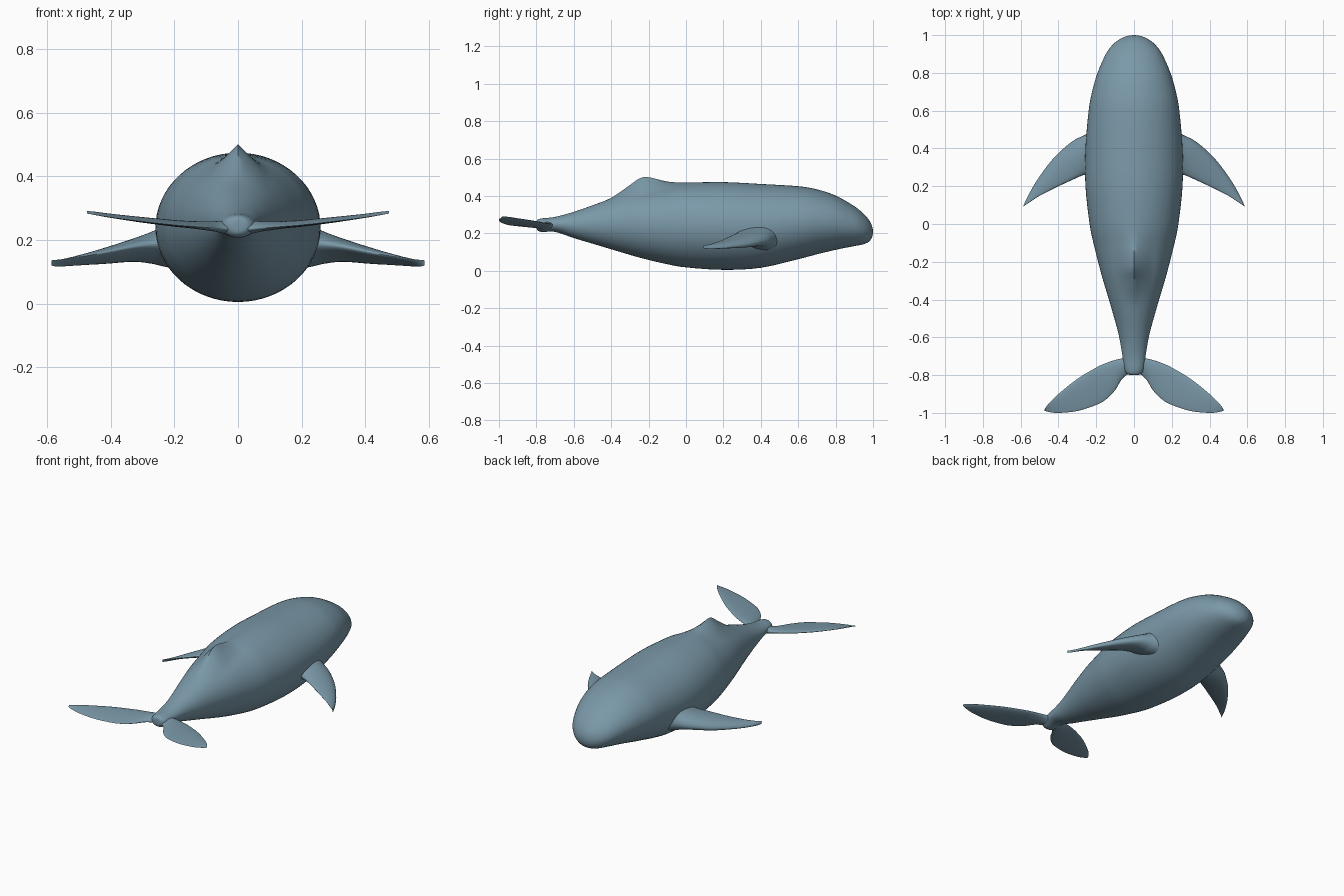
import bpy, bmesh
from math import sin, cos, pi, radians

cube = bpy.data.objects.get("Cube")
if cube:
    bpy.data.objects.remove(cube)

skin = bpy.data.materials.new("blue_grey_skin")
skin.use_nodes = True
colour = (0.195, 0.315, 0.39, 1)
skin.diffuse_color = colour
skin.node_tree.nodes["Principled BSDF"].inputs["Base Color"].default_value = colour
skin.node_tree.nodes["Principled BSDF"].inputs["Roughness"].default_value = 0.6


def refine(stations, steps):
    """Catmull-Rom interpolation between stations."""
    out = []
    last = len(stations) - 1
    for i in range(last):
        quad = [stations[max(0, min(last, i + k))] for k in (-1, 0, 1, 2)]
        for s in range(steps):
            t = s / steps
            out.append([b + 0.5 * t * (c - a + t * (2*a - 5*b + 4*c - d + t * (3*(b - c) + d - a)))
                        for a, b, c, d in zip(*quad)])
    return out + [list(stations[-1])]


def loft(name, rings, mirror=False):
    """Skin a list of equal-sized rings into a closed smooth surface."""
    bm = bmesh.new()
    rows = [[bm.verts.new(p) for p in ring] for ring in rings]
    n = len(rows[0])
    for a, b in zip(rows, rows[1:]):
        for i in range(n):
            j = (i + 1) % n
            bm.faces.new((a[i], a[j], b[j], b[i]))
    bm.faces.new(rows[0])
    bm.faces.new(rows[-1])
    bmesh.ops.recalc_face_normals(bm, faces=bm.faces)
    mesh = bpy.data.meshes.new(name)
    bm.to_mesh(mesh)
    bm.free()
    mesh.materials.append(skin)
    obj = bpy.data.objects.new(name, mesh)
    bpy.context.collection.objects.link(obj)
    if mirror:
        obj.modifiers.new("Mirror", 'MIRROR')
    bpy.ops.object.select_all(action='DESELECT')
    obj.select_set(True)
    bpy.context.view_layer.objects.active = obj
    bpy.ops.object.shade_smooth_by_angle(angle=radians(60))
    return obj


# Body stations: y, half width, underside z, back z, dorsal hump height
body_stations = [
    (-0.80, 0.012, 0.235, 0.255, 0), (-0.795, 0.034, 0.218, 0.272, 0),
    (-0.77, 0.052, 0.207, 0.28, 0), (-0.70, 0.061, 0.208, 0.288, 0),
    (-0.60, 0.078, 0.175, 0.315, 0), (-0.50, 0.104, 0.145, 0.35, 0),
    (-0.40, 0.133, 0.115, 0.385, 0.005), (-0.30, 0.163, 0.085, 0.413, 0.045),
    (-0.25, 0.177, 0.071, 0.425, 0.068), (-0.20, 0.19, 0.058, 0.435, 0.065),
    (-0.10, 0.215, 0.035, 0.452, 0.025), (0.0, 0.235, 0.018, 0.468, 0.004),
    (0.20, 0.257, 0.005, 0.474, 0), (0.40, 0.257, 0.016, 0.464, 0),
    (0.60, 0.24, 0.062, 0.452, 0), (0.70, 0.222, 0.088, 0.435, 0),
    (0.80, 0.193, 0.112, 0.402, 0), (0.90, 0.149, 0.132, 0.345, 0),
    (0.95, 0.112, 0.142, 0.304, 0), (0.98, 0.073, 0.157, 0.269, 0),
    (0.995, 0.037, 0.18, 0.238, 0), (1.0, 0.004, 0.205, 0.211, 0)]

rings = []
for y, w, low, high, hump in refine(body_stations, 4):
    ring = []
    for k in range(64):
        a = 2 * pi * k / 64
        x = w * cos(a)
        z = (low + high) / 2 + (high - low) / 2 * sin(a)
        if sin(a) > 0:
            z += hump * max(0, 1 - abs(x) / 0.1) ** 1.5
        ring.append((x, y, z))
    rings.append(ring)
loft("body", rings)


def fin(name, stations, tilt):
    """Mirrored fin; stations: x, leading y, trailing y, centre z, half thickness."""
    sections = []
    for x, lead, trail, z, thick in refine(stations, 5):
        ring = []
        for k in range(28):
            a = 2 * pi * k / 28
            u = cos(a)
            y = (lead + trail) / 2 + (lead - trail) / 2 * u
            ring.append((x, y, z + thick * sin(a) * (0.85 + 0.3 * u) - tilt * u))
        sections.append(ring)
    return loft(name, sections, mirror=True)


# Side flippers, with a thick flared root
fin("flippers", [
    (0.18, 0.52, 0.24, 0.185, 0.085), (0.235, 0.485, 0.26, 0.182, 0.07),
    (0.27, 0.467, 0.258, 0.178, 0.056), (0.33, 0.435, 0.232, 0.17, 0.04),
    (0.42, 0.355, 0.19, 0.152, 0.027), (0.50, 0.252, 0.149, 0.138, 0.016),
    (0.55, 0.17, 0.117, 0.13, 0.01), (0.575, 0.12, 0.1, 0.128, 0.007),
    (0.586, 0.095, 0.092, 0.128, 0.002)], 0.008)

# Tail flukes
fin("tail_flukes", [
    (0.0, -0.70, -0.785, 0.238, 0.028), (0.04, -0.712, -0.80, 0.239, 0.023),
    (0.07, -0.713, -0.83, 0.241, 0.018), (0.10, -0.72, -0.88, 0.243, 0.015),
    (0.15, -0.737, -0.93, 0.247, 0.012), (0.20, -0.76, -0.958, 0.251, 0.011),
    (0.30, -0.82, -0.99, 0.262, 0.009), (0.40, -0.90, -1.0, 0.275, 0.006),
    (0.45, -0.949, -0.995, 0.283, 0.004), (0.475, -0.982, -0.988, 0.287, 0.001)], -0.004)
